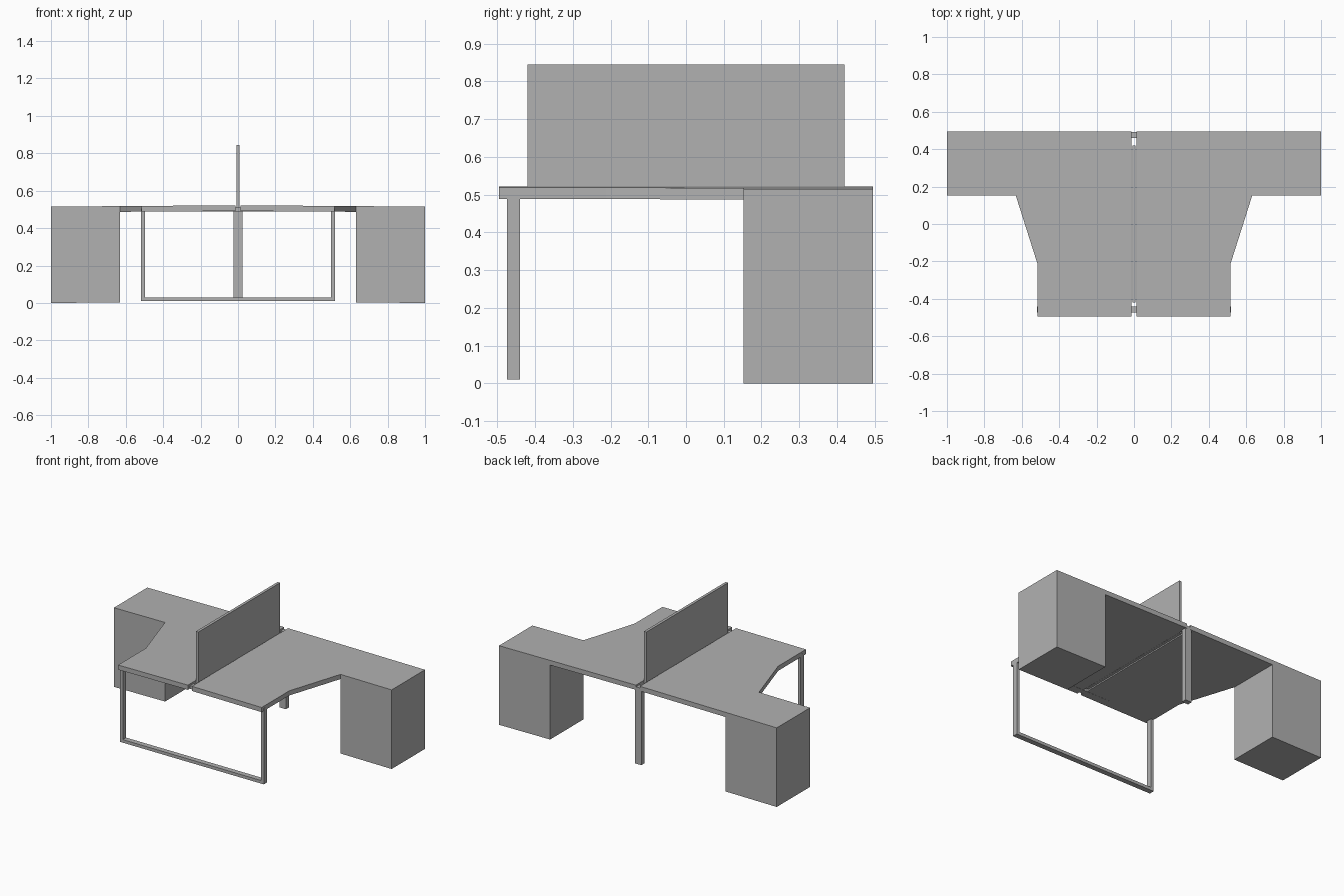
import bpy
import bmesh

cube = bpy.data.objects.get("Cube")
if cube:
    bpy.data.objects.remove(cube, do_unlink=True)

grey = bpy.data.materials.new("plain_grey")
grey.use_nodes = True
colour = (0.44, 0.44, 0.44, 1)
grey.diffuse_color = colour
grey.node_tree.nodes["Principled BSDF"].inputs["Base Color"].default_value = colour

SAG = 0.007  # each wing drops slightly towards its outer end


def prism(name, outline, z0, z1, side=1, sag=0):
    """Extrude an xy outline from z0 to z1, optionally mirrored and sagging outwards."""
    bm = bmesh.new()
    face = bm.faces.new([bm.verts.new((x * side, y, z0)) for x, y in outline])
    top = bmesh.ops.extrude_face_region(bm, geom=[face])["geom"]
    for v in top:
        if isinstance(v, bmesh.types.BMVert):
            v.co.z = z1
    for v in bm.verts:
        v.co.z -= sag * abs(v.co.x)
    bmesh.ops.recalc_face_normals(bm, faces=bm.faces)
    mesh = bpy.data.meshes.new(name)
    bm.to_mesh(mesh)
    bm.free()
    mesh.materials.append(grey)
    obj = bpy.data.objects.new(name, mesh)
    bpy.context.collection.objects.link(obj)
    return obj


def box(name, x0, x1, y0, y1, z0, z1, side=1, sag=0):
    return prism(name, [(x0, y0), (x1, y0), (x1, y1), (x0, y1)], z0, z1, side, sag)


BACK, CAB_FRONT = 0.495, 0.152
TOP, UNDER = 0.522, 0.4915
LEG_Y = (-0.474, -0.44)

desk_outline = [(0.014, BACK), (1, BACK), (1, CAB_FRONT), (0.632, CAB_FRONT),
                (0.517, -0.21), (0.517, -BACK), (0.014, -BACK)]

for side, label in ((1, "left"), (-1, "right")):
    # L-shaped worktop, storage cabinet and front upright
    prism(f"desktop_{label}", desk_outline, UNDER, TOP, side, SAG)
    box(f"cabinet_{label}", 0.632, 1, CAB_FRONT, BACK, SAG, UNDER, side, SAG)
    box(f"front_leg_{label}", 0.498, 0.518, *LEG_Y, 0.01, 0.505, side)

# Front frame rails
box("front_floor_rail", -0.498, 0.498, *LEG_Y, 0.01, 0.03)
box("front_top_rail", -0.498, 0.498, *LEG_Y, 0.49, 0.51)

# Central rear post
box("rear_post", -0.023, 0.023, 0.46, 0.493, 0.01, 0.51)

# Divider screen standing in the gap between the worktops
box("divider_screen", -0.009, 0.009, -0.42, 0.42, 0.495, 0.845)
